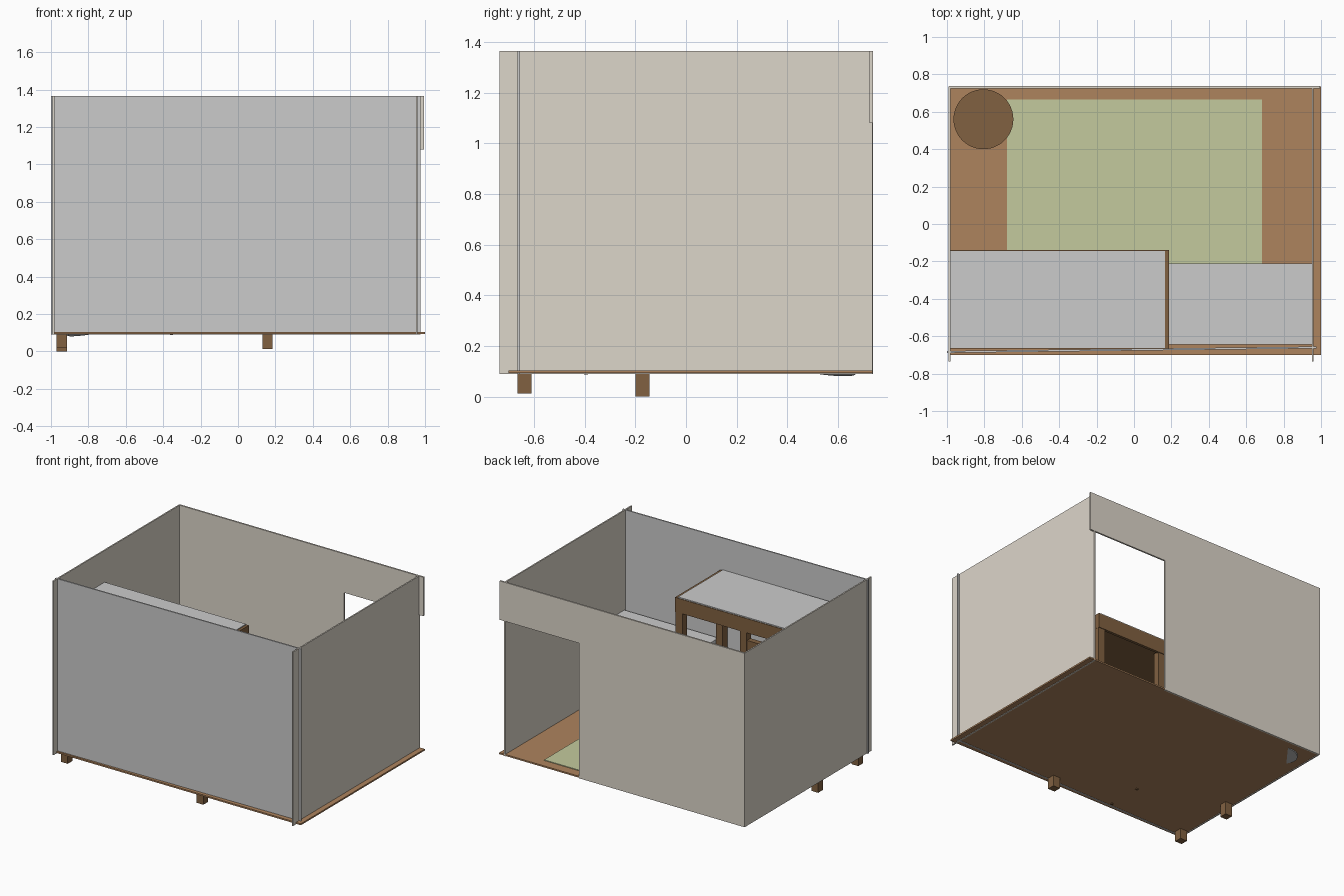
import bpy
import math

if "Cube" in bpy.data.objects:
    bpy.data.objects.remove(bpy.data.objects["Cube"])


def material(name, rgb):
    m = bpy.data.materials.new(name)
    m.diffuse_color = (*rgb, 1)
    m.use_nodes = True
    m.node_tree.nodes["Principled BSDF"].inputs["Base Color"].default_value = m.diffuse_color
    return m


PLASTER = material("plaster", (0.72, 0.67, 0.59))
BOARDS = material("floor_boards", (0.42, 0.23, 0.11))
WOOD = material("dark_wood", (0.22, 0.12, 0.053))
GREEN = material("rug_green", (0.55, 0.59, 0.34))


def box(name, x, y, z, mat=None, turn=0):
    """Box from (min, max) pairs on each axis."""
    bpy.ops.mesh.primitive_cube_add(
        size=1, location=[sum(p) / 2 for p in (x, y, z)], rotation=(0, 0, turn))
    o = bpy.context.object
    o.name = name
    o.scale = [p[1] - p[0] for p in (x, y, z)]
    if mat:
        o.data.materials.append(mat)
    return o


def disc(name, x, y, z, r, mat=None, tilt=(0, 0, 0)):
    bpy.ops.mesh.primitive_cylinder_add(
        vertices=48, radius=r, depth=z[1] - z[0],
        location=(x, y, sum(z) / 2), rotation=tilt)
    o = bpy.context.object
    o.name = name
    if mat:
        o.data.materials.append(mat)
    bpy.ops.object.shade_smooth_by_angle()
    return o


# Floor and rug
box("floor", (-0.985, 1.0), (-0.70, 0.735), (0.093, 0.104), BOARDS)
box("rug", (-0.68, 0.685), (-0.30, 0.665), (0.104, 0.109), GREEN)

# Walls
H = (0.09, 1.365)
box("left_wall", (-0.991, -0.981), (-0.735, 0.735), H, PLASTER)
box("right_wall", (0.951, 0.961), (-0.735, 0.735), H, PLASTER)
box("front_wall", (-1.0, 0.975), (-0.677, -0.667), H, None, 0.012)

# Back wall outline with the doorway notched out, extruded to thickness
outline = [(-0.99, 0.09), (0.35, 0.09), (0.35, 1.08), (0.995, 1.08),
           (0.995, 1.365), (-0.99, 1.365)]
Y0, Y1, n = 0.725, 0.737, len(outline)
verts = [(x, Y0, z) for x, z in outline] + [(x, Y1, z) for x, z in outline]
faces = [list(range(n)), list(range(2 * n - 1, n - 1, -1))]
faces += [[i, i + n, (i + 1) % n + n, (i + 1) % n] for i in range(n)]
mesh = bpy.data.meshes.new("back_wall")
mesh.from_pydata(verts, [], faces)
mesh.materials.append(PLASTER)
bpy.context.collection.objects.link(bpy.data.objects.new("back_wall", mesh))

# Loft bed: posts (some reach below the floor), rails, slab, mattress
for name, x, y, foot in (
        ("rear_left", -0.97, -0.20, 0.0), ("front_left", -0.97, -0.665, 0.018),
        ("front_right", 0.13, -0.665, 0.012), ("rear_right", 0.13, -0.20, 0.095)):
    box("loft_post_" + name, (x, x + 0.055), (y, y + 0.055), (foot, 1.06), WOOD)
RAIL = (1.02, 1.125)
box("loft_rail_rear", (-0.98, 0.185), (-0.160, -0.14), RAIL, WOOD)
box("loft_rail_front", (-0.98, 0.185), (-0.665, -0.645), RAIL, WOOD)
box("loft_rail_right", (0.165, 0.186), (-0.665, -0.14), (1.02, 1.127), WOOD)
box("loft_rail_left", (-0.98, -0.96), (-0.665, -0.14), RAIL, WOOD)
box("loft_slab", (-0.96, 0.165), (-0.645, -0.16), (1.04, 1.06), WOOD)
box("loft_mattress", (-0.98, 0.166), (-0.663, -0.144), (1.06, 1.133))

# Ladder under the rear rail
box("ladder_stile", (-0.39, -0.335), (-0.195, -0.145), (0.10, 1.03), WOOD)
for i in range(5):
    top = 0.96 - 0.16 * i
    box(f"ladder_step_{i + 1}", (-0.92, -0.385), (-0.19, -0.15), (top - 0.10, top), WOOD)

# Small desk under the loft
box("desk_top", (-0.37, 0.12), (-0.66, -0.38), (0.47, 0.49), WOOD)
for i, x in enumerate((-0.355, 0.10)):
    for j, y in enumerate((-0.65, -0.395)):
        box(f"desk_leg_{i}{j}", (x - 0.008, x + 0.008), (y - 0.008, y + 0.008),
            (0.087 + 0.008 * i, 0.48), WOOD)

# Low cabinet beside the loft
box("cabinet", (0.187, 0.951), (-0.645, -0.21), (0.104, 0.635))

# Round pedestal table
disc("table_top", -0.805, 0.56, (0.47, 0.49), 0.16, WOOD)
disc("table_stem", -0.805, 0.56, (0.10, 0.47), 0.018)
disc("table_base", -0.805, 0.56, (0.10, 0.115), 0.11, None,
     (-math.radians(6), -math.radians(8), 0))
